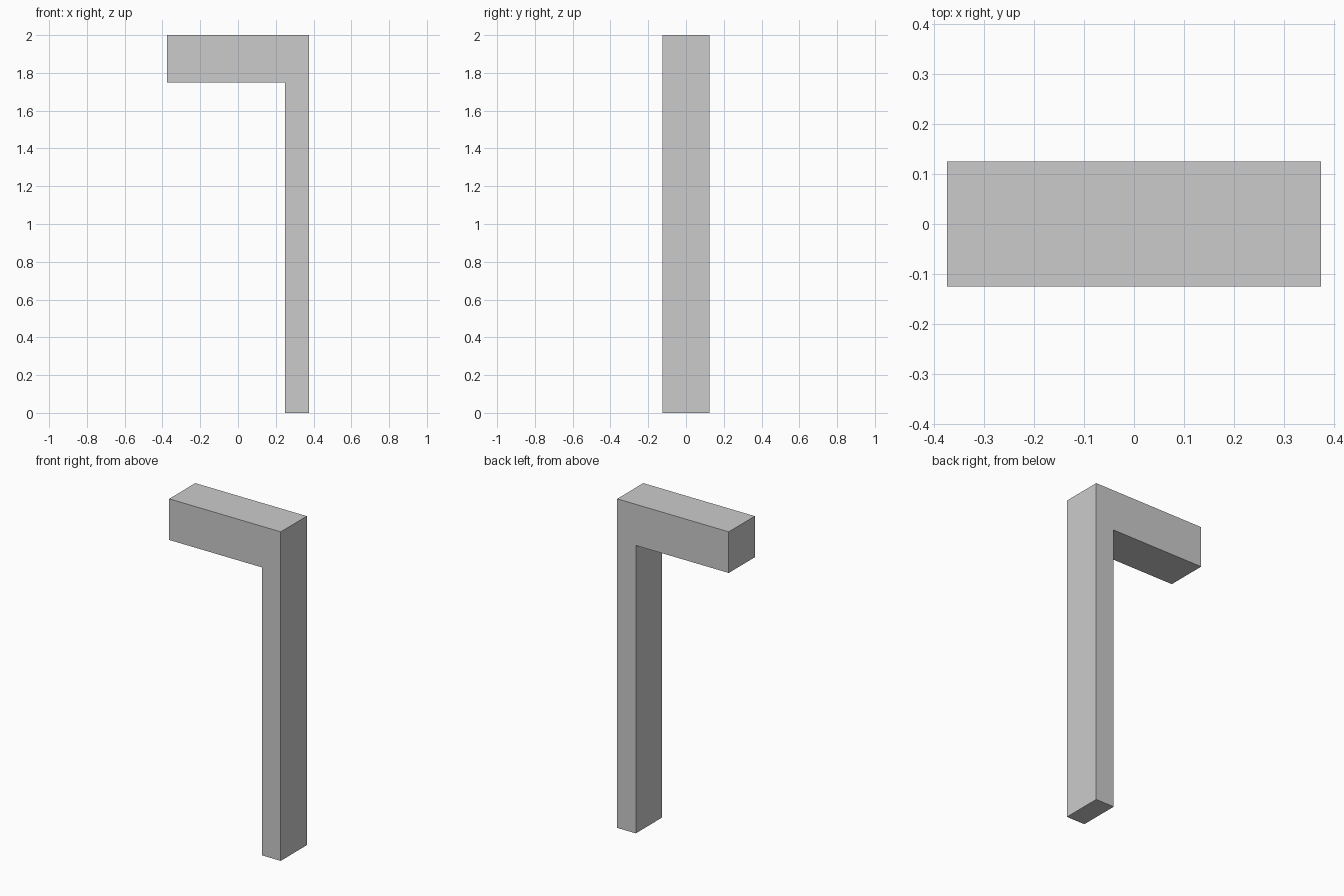
import bpy
import bmesh

if "Cube" in bpy.data.objects:
    bpy.data.objects.remove(bpy.data.objects["Cube"])

HALF_DEPTH = 0.125

# L-shaped outline in the xz plane: slim post with a thick arm to the left
outline = [(0.25, 0), (0.375, 0), (0.375, 2), (-0.375, 2), (-0.375, 1.75), (0.25, 1.75)]

bm = bmesh.new()
front = bm.faces.new([bm.verts.new((x, -HALF_DEPTH, z)) for x, z in outline])

# Extrude the outline to the back
back = bmesh.ops.extrude_face_region(bm, geom=[front], use_keep_orig=True)
back_verts = [v for v in back["geom"] if isinstance(v, bmesh.types.BMVert)]
bmesh.ops.translate(bm, verts=back_verts, vec=(0, 2 * HALF_DEPTH, 0))
bmesh.ops.recalc_face_normals(bm, faces=bm.faces)

mesh = bpy.data.meshes.new("post_with_arm")
bm.to_mesh(mesh)
bm.free()
bpy.context.collection.objects.link(bpy.data.objects.new("post_with_arm", mesh))
